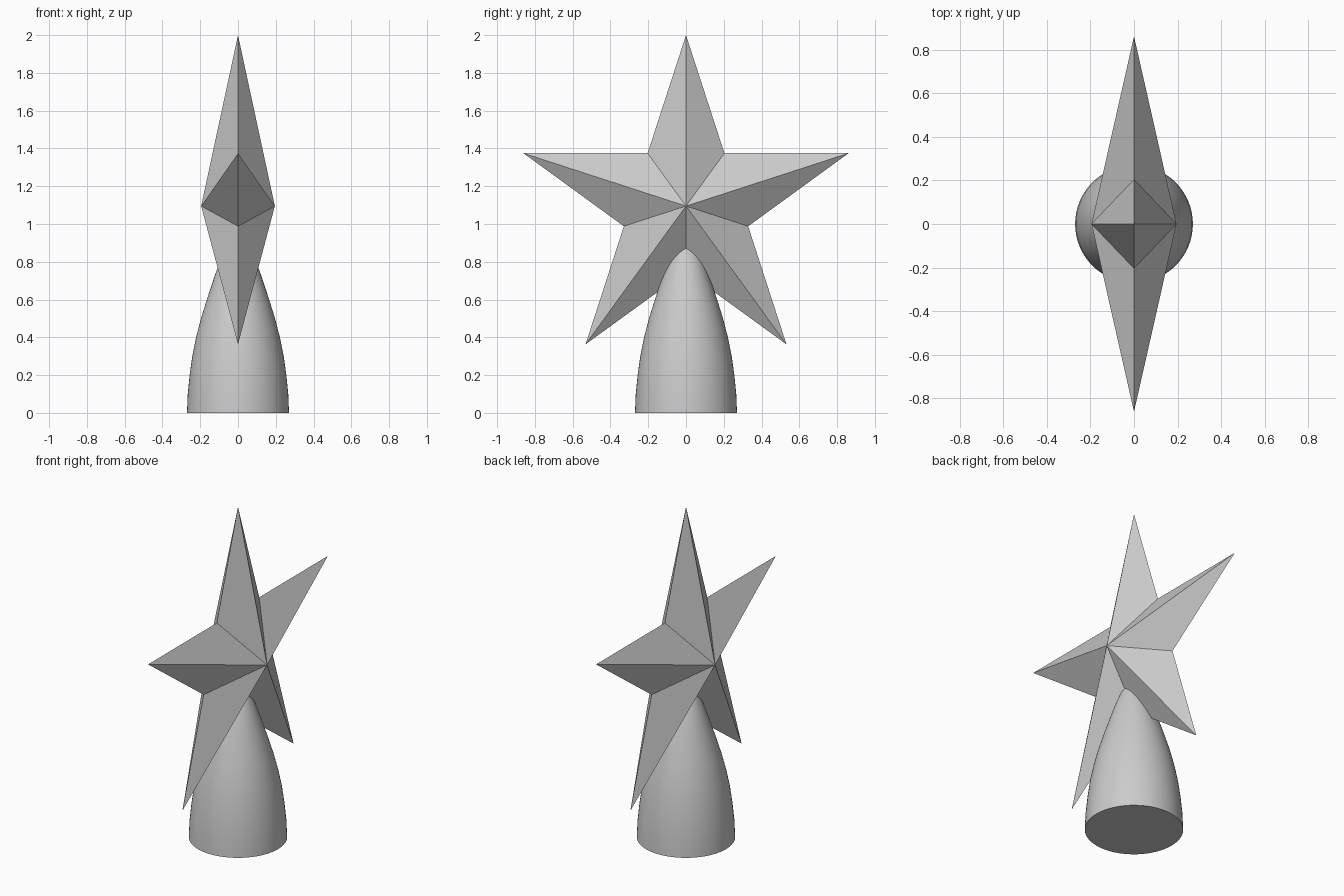
import bpy, bmesh, math

cube = bpy.data.objects.get("Cube")
if cube:
    bpy.data.objects.remove(cube, do_unlink=True)

# Single plain grey material
grey = bpy.data.materials.new("plain_grey")
grey.use_nodes = True
colour = (0.6, 0.6, 0.6, 1)
grey.diffuse_color = colour
grey.node_tree.nodes["Principled BSDF"].inputs["Base Color"].default_value = colour


def make_object(name, bm):
    bmesh.ops.recalc_face_normals(bm, faces=bm.faces)
    mesh = bpy.data.meshes.new(name)
    bm.to_mesh(mesh)
    bm.free()
    mesh.materials.append(grey)
    obj = bpy.data.objects.new(name, mesh)
    bpy.context.collection.objects.link(obj)
    return obj


# Five-pointed faceted star standing in the y-z plane
CENTRE, OUTER, INNER, DEPTH = 1.095, 0.905, 0.346, 0.195
bm = bmesh.new()
rim = []
for i in range(10):
    angle = math.pi / 2 + i * math.pi / 5
    radius = INNER if i % 2 else OUTER
    rim.append(bm.verts.new((0, radius * math.cos(angle), CENTRE + radius * math.sin(angle))))
for side in (-1, 1):
    apex = bm.verts.new((side * DEPTH, 0, CENTRE))
    for i in range(10):
        bm.faces.new((rim[i], rim[(i + 1) % 10], apex))
make_object("star", bm)

# Bullet-shaped stand, lathed from a profile of radius and height
profile = [(0.27, 0), (0.266, 0.1), (0.256, 0.2), (0.242, 0.3), (0.222, 0.4),
           (0.196, 0.5), (0.165, 0.6), (0.132, 0.7), (0.098, 0.8),
           (0.068, 0.87), (0.035, 0.93), (0, 0.96)]
SEGMENTS = 64
bm = bmesh.new()
verts = [bm.verts.new((r, 0, z)) for r, z in profile]
edges = [bm.edges.new(pair) for pair in zip(verts, verts[1:])]
bmesh.ops.spin(bm, geom=verts + edges, cent=(0, 0, 0), axis=(0, 0, 1),
               angle=2 * math.pi, steps=SEGMENTS, use_duplicate=False)
bmesh.ops.remove_doubles(bm, verts=bm.verts, dist=0.0005)
bmesh.ops.holes_fill(bm, edges=[e for e in bm.edges if e.is_boundary], sides=0)
stand = make_object("stand", bm)

# Smooth the stand while keeping its base edge sharp
bpy.ops.object.select_all(action="DESELECT")
stand.select_set(True)
bpy.context.view_layer.objects.active = stand
bpy.ops.object.shade_smooth_by_angle(angle=math.radians(40))
